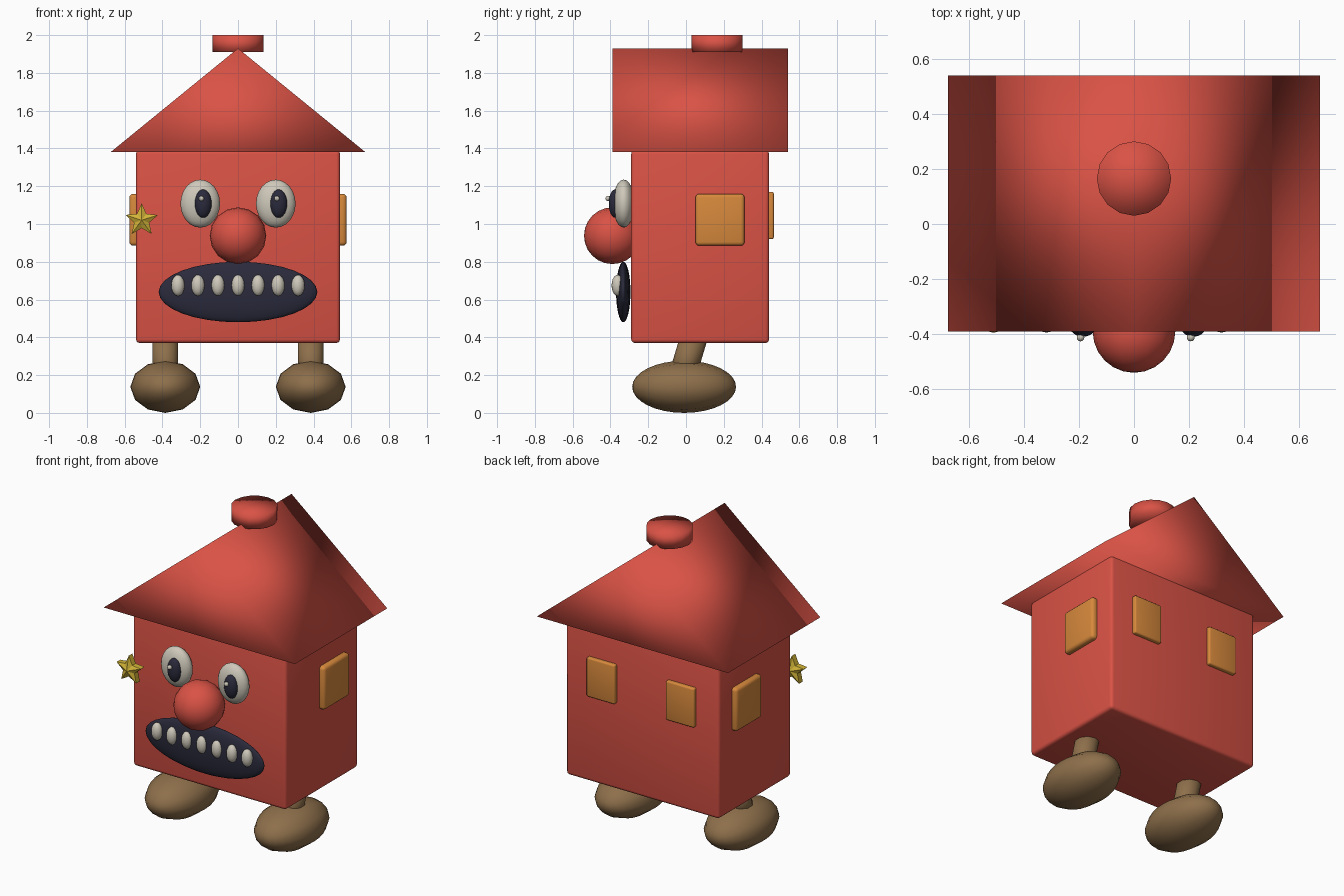
import bpy, bmesh, math
from mathutils import Matrix, Vector

cube = bpy.data.objects.get("Cube")
if cube:
    bpy.data.objects.remove(cube, do_unlink=True)


def material(name, rgb):
    m = bpy.data.materials.new(name)
    m.use_nodes = True
    m.diffuse_color = (*rgb, 1)
    m.node_tree.nodes["Principled BSDF"].inputs["Base Color"].default_value = (*rgb, 1)
    return m


RED = material("house red", (0.70, 0.085, 0.06))
BROWN = material("shoe brown", (0.27, 0.16, 0.07))
ORANGE = material("window orange", (0.68, 0.25, 0.045))
WHITE = material("eye white", (0.62, 0.58, 0.49))
NAVY = material("dark navy", (0.023, 0.023, 0.045))
YELLOW = material("star yellow", (0.65, 0.46, 0.04))


def finish(bm, name, mat, smooth=True):
    bmesh.ops.recalc_face_normals(bm, faces=bm.faces)
    for f in bm.faces:
        f.smooth = smooth
    mesh = bpy.data.meshes.new(name)
    bm.to_mesh(mesh)
    bm.free()
    mesh.materials.append(mat)
    obj = bpy.data.objects.new(name, mesh)
    bpy.context.collection.objects.link(obj)
    return obj


def ellipsoid(name, mat, centre, radii, segments=24, rings=12, along_y=False):
    bm = bmesh.new()
    turn = Matrix.Rotation(math.pi / 2 if along_y else 0, 4, "X")
    place = Matrix.Translation(centre) @ Matrix.Diagonal((*radii, 1)) @ turn
    bmesh.ops.create_uvsphere(bm, u_segments=segments, v_segments=rings,
                              radius=1, matrix=place)
    return finish(bm, name, mat)


def rounded_box(name, mat, low, high, bevel):
    low, high = Vector(low), Vector(high)
    bm = bmesh.new()
    place = Matrix.Translation((low + high) / 2) @ Matrix.Diagonal((*(high - low), 1))
    bmesh.ops.create_cube(bm, size=1, matrix=place)
    bmesh.ops.bevel(bm, geom=bm.edges[:], offset=bevel, segments=3,
                    profile=0.5, affect="EDGES")
    return finish(bm, name, mat)


def cylinder(name, mat, start, end, radius, sides):
    start, end = Vector(start), Vector(end)
    axis = end - start
    bm = bmesh.new()
    turn = axis.to_track_quat("Z", "Y").to_matrix().to_4x4()
    bmesh.ops.create_cone(bm, cap_ends=True, cap_tris=True, segments=sides,
                          radius1=radius, radius2=radius, depth=axis.length,
                          matrix=Matrix.Translation((start + end) / 2) @ turn)
    return finish(bm, name, mat)


# House body
rounded_box("house_body", RED, (-0.54, -0.29, 0.37), (0.54, 0.44, 1.39), 0.02)

# Gable roof: a softly shaded triangular prism
bm = bmesh.new()
gable = [bm.verts.new((x, -0.39, z)) for x, z in ((-0.675, 1.38), (0.675, 1.38), (0, 1.93))]
front = bm.faces.new(gable)
extruded = bmesh.ops.extrude_face_region(bm, geom=[front], use_keep_orig=True)
moved = [g for g in extruded["geom"] if isinstance(g, bmesh.types.BMVert)]
bmesh.ops.translate(bm, vec=(0, 0.93, 0), verts=moved)
finish(bm, "roof", RED)

# Chimney
cylinder("chimney", RED, (0, 0.165, 1.91), (0, 0.165, 2.0), 0.135, 16)

# Parts repeated on both sides
for side, label in ((1, "left"), (-1, "right")):
    x = side * 0.385
    ellipsoid(f"{label}_foot", BROWN, (x, -0.01, 0.138), (0.185, 0.275, 0.138), 12, 16, True)
    cylinder(f"{label}_leg", BROWN, (x, -0.03, 0.16), (x, 0.045, 0.41), 0.072, 10)

    inner, outer = sorted((side * 0.52, side * 0.575))
    rounded_box(f"{label}_side_window", ORANGE, (inner, 0.05, 0.885), (outer, 0.31, 1.16), 0.02)
    rounded_box(f"{label}_back_window", ORANGE, (side * 0.28 - 0.1, 0.42, 0.92),
                (side * 0.28 + 0.1, 0.465, 1.17), 0.01)

    ellipsoid(f"{label}_eye", WHITE, (side * 0.2, -0.33, 1.108), (0.105, 0.057, 0.127))
    ellipsoid(f"{label}_pupil", NAVY, (side * 0.2 + 0.015, -0.375, 1.108), (0.045, 0.034, 0.075))
    ellipsoid(f"{label}_eye_glint", WHITE, (side * 0.2 + 0.006, -0.412, 1.135),
              (0.014, 0.014, 0.014), 12, 8)

# Nose
ellipsoid("nose", RED, (0, -0.39, 0.938), (0.15, 0.15, 0.15), 16, 12, True)

# Mouth and teeth
ellipsoid("mouth", NAVY, (0, -0.332, 0.64), (0.42, 0.038, 0.16), 32, 16)
for i in range(7):
    ellipsoid(f"tooth_{i + 1}", WHITE, ((i - 3) * 0.106, -0.362, 0.675),
              (0.035, 0.032, 0.056), 16, 10)

# Star badge with raised centres
bm = bmesh.new()
centre = Vector((-0.51, -0.355, 1.02))
rims, peaks = [], []
for facing in (-1, 1):
    rim = []
    for i in range(10):
        angle = math.pi / 2 + i * math.pi / 5
        r = 0.042 if i % 2 else 0.09
        rim.append(bm.verts.new(centre + Vector((r * math.cos(angle), facing * 0.018,
                                                 r * math.sin(angle)))))
    rims.append(rim)
    peaks.append(bm.verts.new(centre + Vector((0, facing * 0.04, 0))))
for i in range(10):
    j = (i + 1) % 10
    for rim, peak in zip(rims, peaks):
        bm.faces.new((rim[i], rim[j], peak))
    bm.faces.new((rims[0][i], rims[0][j], rims[1][j], rims[1][i]))
finish(bm, "star_badge", YELLOW, smooth=False)
